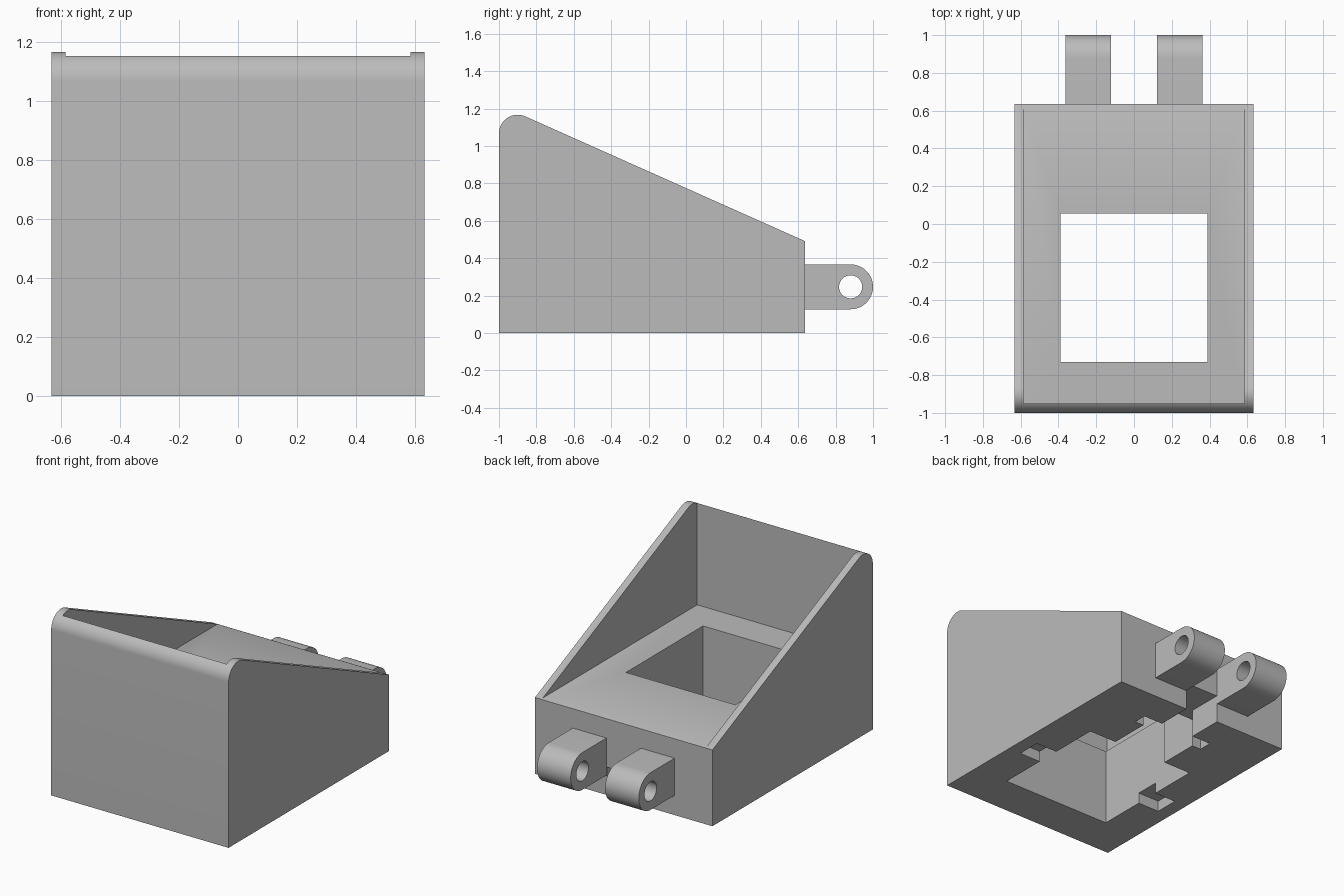
import bpy, bmesh, math
from mathutils import Vector

old = bpy.data.objects.get("Cube")
if old:
    bpy.data.objects.remove(old, do_unlink=True)

grey = bpy.data.materials.new("plain_grey")
grey.use_nodes = True
GREY = (0.5, 0.5, 0.5, 1)
grey.diffuse_color = GREY
grey.node_tree.nodes["Principled BSDF"].inputs["Base Color"].default_value = GREY


def prism(name, profile, x0, x1):
    """Extrude a (y, z) profile along x."""
    bm = bmesh.new()
    face = bm.faces.new([bm.verts.new((x0, y, z)) for y, z in profile])
    out = bmesh.ops.extrude_face_region(bm, geom=[face])
    verts = [v for v in out["geom"] if isinstance(v, bmesh.types.BMVert)]
    bmesh.ops.translate(bm, vec=Vector((x1 - x0, 0, 0)), verts=verts)
    bmesh.ops.recalc_face_normals(bm, faces=bm.faces)
    mesh = bpy.data.meshes.new(name)
    bm.to_mesh(mesh)
    bm.free()
    mesh.materials.append(grey)
    obj = bpy.data.objects.new(name, mesh)
    bpy.context.collection.objects.link(obj)
    return obj


def arc(cy, cz, r, start, end, steps):
    angles = [math.radians(start + (end - start) * i / steps) for i in range(steps + 1)]
    return [(cy + r * math.cos(a), cz + r * math.sin(a)) for a in angles]


def box(name, half_x, y0, y1, z0, z1):
    return prism(name, [(y0, z0), (y1, z0), (y1, z1), (y0, z1)], -half_x, half_x)


def cut(target, cutter):
    """Subtract the cutter for good and remove it."""
    cutter.hide_render = True
    mod = target.modifiers.new("cut", "BOOLEAN")
    mod.operation, mod.solver, mod.object = "DIFFERENCE", "EXACT", cutter
    bpy.context.view_layer.objects.active = target
    bpy.ops.object.modifier_apply(modifier=mod.name)
    bpy.data.objects.remove(cutter, do_unlink=True)


def finish(obj):
    bpy.ops.object.select_all(action="DESELECT")
    obj.select_set(True)
    bpy.context.view_layer.objects.active = obj
    bpy.ops.object.shade_smooth_by_angle(angle=math.radians(30))


# Wedge housing with a rounded front top edge
BACK = 0.635
wedge = [(-1, 0), (BACK, 0), (BACK, 0.492)] + arc(-0.9, 1.067, 0.1, 66, 180, 16)
housing = prism("housing", wedge, -0.633, 0.633)

# Open tray, window, and the slots underneath
for name, half_x, y0, y1, z0, z1 in [
    ("tray", 0.585, -0.95, 0.9, 0.497, 1.5),
    ("window", 0.39, -0.73, 0.055, -0.1, 0.6),
    ("side_notches", 0.543, -0.42, -0.265, -0.1, 0.07),
    ("socket", 0.193, 0, 0.32, -0.1, 0.3),
    ("socket_flange", 0.257, 0.318, 0.405, -0.1, 0.18),
    ("cable_exit", 0.12, 0.3, 0.8, -0.1, 0.18),
]:
    cut(housing, box(name, half_x, y0, y1, z0, z1))
finish(housing)

# Pair of hinge lugs on the back
CY, CZ, R = 0.88, 0.247, 0.12
lug_profile = [(BACK - 0.01, CZ - R)] + arc(CY, CZ, R, -90, 90, 24) + [(BACK - 0.01, CZ + R)]
for side, x0 in (("left", 0.123), ("right", -0.363)):
    lug = prism(side + "_hinge_lug", lug_profile, x0, x0 + 0.24)
    cut(lug, prism("pin_hole", arc(CY, CZ, 0.062, 0, 345, 23), x0 - 0.1, x0 + 0.34))
    finish(lug)
